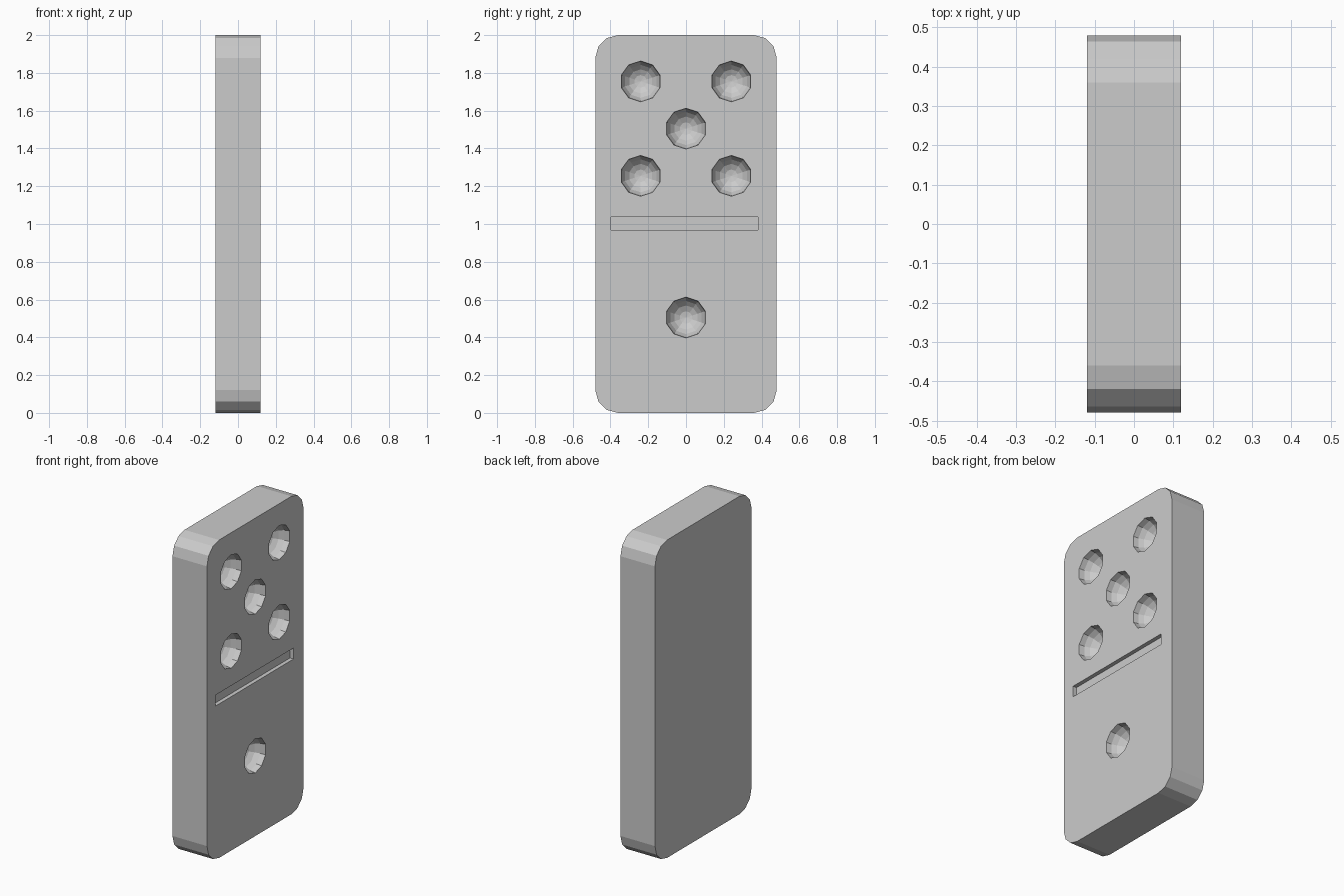
import bpy, bmesh
from math import pi, sin, cos, radians
from mathutils import Matrix

if "Cube" in bpy.data.objects:
    bpy.data.objects.remove(bpy.data.objects["Cube"])

HALF_T, HALF_W, HEIGHT, R = 0.12, 0.48, 2.0, 0.12


def finish(bm, name):
    bmesh.ops.recalc_face_normals(bm, faces=bm.faces)
    me = bpy.data.meshes.new(name)
    bm.to_mesh(me)
    bm.free()
    ob = bpy.data.objects.new(name, me)
    bpy.context.collection.objects.link(ob)
    return ob


# Tile body: rounded rectangle extruded through the thickness
bm = bmesh.new()
ring = []
for q, (sy, sz) in enumerate([(1, 1), (-1, 1), (-1, -1), (1, -1)]):
    for k in range(4):
        a = q * pi / 2 + radians(30 * k)
        ring.append(bm.verts.new((-HALF_T, sy * (HALF_W - R) + R * cos(a),
                                  1 + sz * (1 - R) + R * sin(a))))
face = bm.faces.new(ring)
ext = bmesh.ops.extrude_face_region(bm, geom=[face])
bmesh.ops.translate(bm, vec=(2 * HALF_T, 0, 0),
                    verts=[v for v in ext["geom"] if isinstance(v, bmesh.types.BMVert)])
tile = finish(bm, "domino_tile")

# Cutters: round pips and the dividing groove
bm = bmesh.new()
pips = [(y, z) for y in (-0.24, 0.24) for z in (1.255, 1.755)] + [(0, 1.505), (0, 0.505)]
for y, z in pips:
    bmesh.ops.create_uvsphere(bm, u_segments=10, v_segments=10, radius=0.108,
                              matrix=Matrix.Translation((HALF_T, y, z))
                              @ Matrix.Rotation(pi / 2, 4, 'Z') @ Matrix.Rotation(pi / 2, 4, 'X'))
bmesh.ops.create_cube(bm, size=1, matrix=Matrix.Translation((HALF_T, -0.008, 1.003))
                      @ Matrix.Diagonal((0.05, 0.778, 0.069, 1)))
cutter = finish(bm, "pip_cutter")
cutter.hide_render = True
cutter.hide_set(True)

# Carve the recesses
mod = tile.modifiers.new("carve", 'BOOLEAN')
mod.object = cutter
mod.operation = 'DIFFERENCE'
mod.solver = 'EXACT'
bpy.context.view_layer.objects.active = tile
tile.select_set(True)
bpy.ops.object.modifier_apply(modifier="carve")
bpy.data.objects.remove(cutter)
